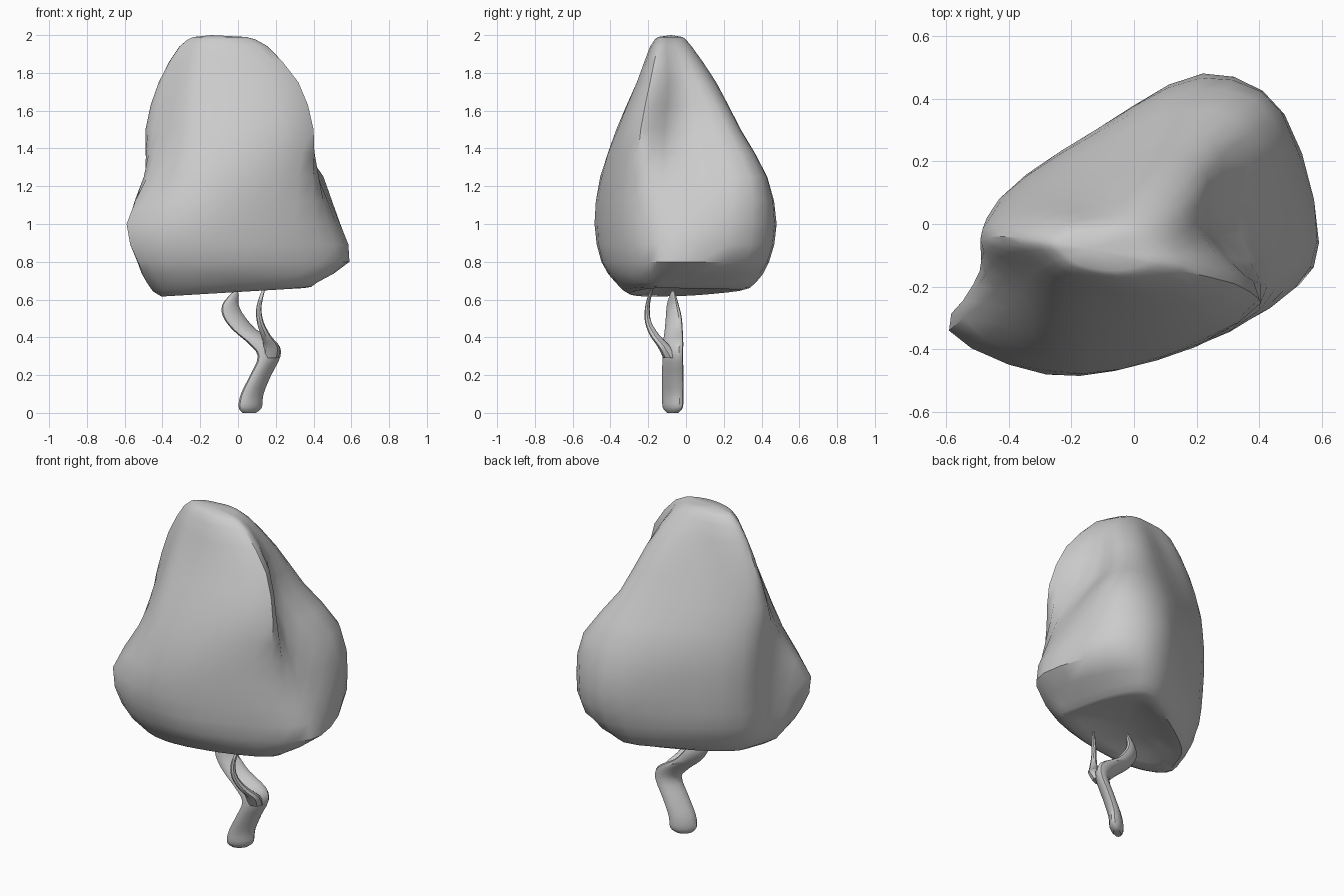
import bpy
import bmesh
import math

if "Cube" in bpy.data.objects:
    bpy.data.objects.remove(bpy.data.objects["Cube"], do_unlink=True)

# One plain material for the whole tree
clay = bpy.data.materials.new("pale grey clay")
clay.use_nodes = True
GREY = (0.6, 0.6, 0.6, 1)
clay.diffuse_color = GREY
clay.node_tree.nodes["Principled BSDF"].inputs["Base Color"].default_value = GREY


def spline(a, b, c, d, t):
    """Smooth interpolation that passes through points b and c."""
    return tuple(
        q + 0.5 * t * (r - p + t * (2 * p - 5 * q + 4 * r - s + t * (3 * (q - r) + s - p)))
        for p, q, r, s in zip(a, b, c, d))


def refine(points, steps, closed):
    """Add in-between points along an open or closed run of points."""
    count = len(points)

    def pick(i):
        return points[i % count] if closed else points[max(0, min(count - 1, i))]

    spans = count if closed else count - 1
    result = [spline(pick(i - 1), pick(i), pick(i + 1), pick(i + 2), k / steps)
              for i in range(spans) for k in range(steps)]
    return result if closed else result + [points[-1]]


def loft(name, rings, bottom, top):
    """Skin a stack of closed rings, with a centre point closing each end."""
    bm = bmesh.new()
    loops = [[bm.verts.new(p) for p in ring] for ring in rings]
    ends = bm.verts.new(bottom), bm.verts.new(top)
    size = len(loops[0])
    for i in range(size):
        j = (i + 1) % size
        for low, high in zip(loops, loops[1:]):
            bm.faces.new((low[i], low[j], high[j], high[i]))
        bm.faces.new((ends[0], loops[0][j], loops[0][i]))
        bm.faces.new((ends[1], loops[-1][i], loops[-1][j]))
    bmesh.ops.recalc_face_normals(bm, faces=bm.faces)
    mesh = bpy.data.meshes.new(name)
    bm.to_mesh(mesh)
    bm.free()
    mesh.materials.append(clay)
    obj = bpy.data.objects.new(name, mesh)
    bpy.context.collection.objects.link(obj)
    bpy.ops.object.select_all(action="DESELECT")
    obj.select_set(True)
    bpy.context.view_layer.objects.active = obj
    bpy.ops.object.shade_smooth_by_angle(angle=math.radians(40))


def limb(name, path, sides=12, skew=0.65):
    """Tapering limb; path rows are x, y, z, half width, half depth.
    The skew turns each round section into a slanted oval."""
    rings = []
    for x, y, z, w, d in refine(path, 3, False):
        turns = [math.tau * k / sides for k in range(sides)]
        rings.append([(x + w * math.cos(a), y + d * math.sin(a + skew), z) for a in turns])
    loft(name, rings, path[0][:3], path[-1][:3])


# Crown sections in hundredths, anticlockwise from the front lobe at -x
sections = {
    0.69: [(-47, -28), (-26, -37), (8, -34), (39, -22), (40, -6),
           (33, 21), (19, 37), (-10, 24), (-37, 4), (-45, -12)],
    0.8: [(-53, -34), (-28, -44), (5, -42), (45, -25), (59, -6),
          (46, 32), (22, 44), (-12, 28), (-41, 6), (-47, -15)],
    1.0: [(-59, -34), (-28, -48), (5, -44), (41, -28), (54, -4),
          (48, 35), (22, 48), (-12, 30), (-42, 8), (-48, -16)],
    1.25: [(-48, -25), (-25, -44), (10, -42), (40, -26), (42, -3),
           (44, 34), (20, 43), (-12, 29), (-43, 8), (-48, -10)],
    1.5: [(-41, -17), (-24, -34), (13, -36), (40, -24), (27, -4),
          (28, 22), (14, 29), (-14, 19), (-41, 6), (-49, -5)],
    1.75: [(-36, -12), (-22, -23), (7, -26), (32, -19), (22, -4),
           (19, 10), (7, 16), (-14, 9), (-32, 4), (-42, -4)],
    1.94: [(-28, -10), (-20, -16), (-2, -19), (15, -15), (13, -8),
           (8, 0), (0, 3), (-12, 2), (-24, 0), (-31, -5)],
}
levels = [[(x / 100, y / 100, z) for x, y in ring] for z, ring in sections.items()]
# Underside rim, higher towards +x, and rounded cap follow their neighbours
under = [(x * 0.84, y * 0.8, 0.64 + 0.05 * x) for x, y, z in levels[0]]
hollow = [(x * 0.5, y * 0.5 - 0.02, 0.67 + 0.04 * x) for x, y, z in levels[0]]
cap = [(x * 0.6 - 0.05, y * 0.6 - 0.035, 1.99) for x, y, z in levels[-1]]
levels = [refine(ring, 3, True) for ring in [hollow, under] + levels + [cap]]
columns = [refine(list(column), 2, False) for column in zip(*levels)]
loft("crown", list(zip(*columns)), (0.02, -0.03, 0.69), (-0.14, -0.08, 2))

# Trunk bends to +x, then leans back as the thick branch
limb("trunk", [
    (0.06, -0.07, 0, 0.035, 0.03), (0.065, -0.07, 0.03, 0.062, 0.054),
    (0.075, -0.07, 0.1, 0.06, 0.057), (0.12, -0.07, 0.2, 0.056, 0.057),
    (0.165, -0.07, 0.3, 0.06, 0.055), (0.13, -0.068, 0.37, 0.078, 0.054),
    (0.035, -0.065, 0.44, 0.064, 0.048), (-0.022, -0.065, 0.51, 0.058, 0.042),
    (-0.04, -0.07, 0.57, 0.044, 0.032), (-0.022, -0.07, 0.62, 0.026, 0.018),
    (-0.012, -0.07, 0.645, 0.01, 0.008)])

# Thin branch curves forward from the fork
limb("thin_branch", [
    (0.17, -0.08, 0.29, 0.045, 0.04), (0.178, -0.115, 0.35, 0.042, 0.035),
    (0.147, -0.165, 0.41, 0.026, 0.026), (0.118, -0.2, 0.48, 0.018, 0.017),
    (0.11, -0.205, 0.55, 0.014, 0.013), (0.122, -0.195, 0.61, 0.011, 0.01),
    (0.135, -0.18, 0.65, 0.008, 0.007)], sides=8, skew=0)
